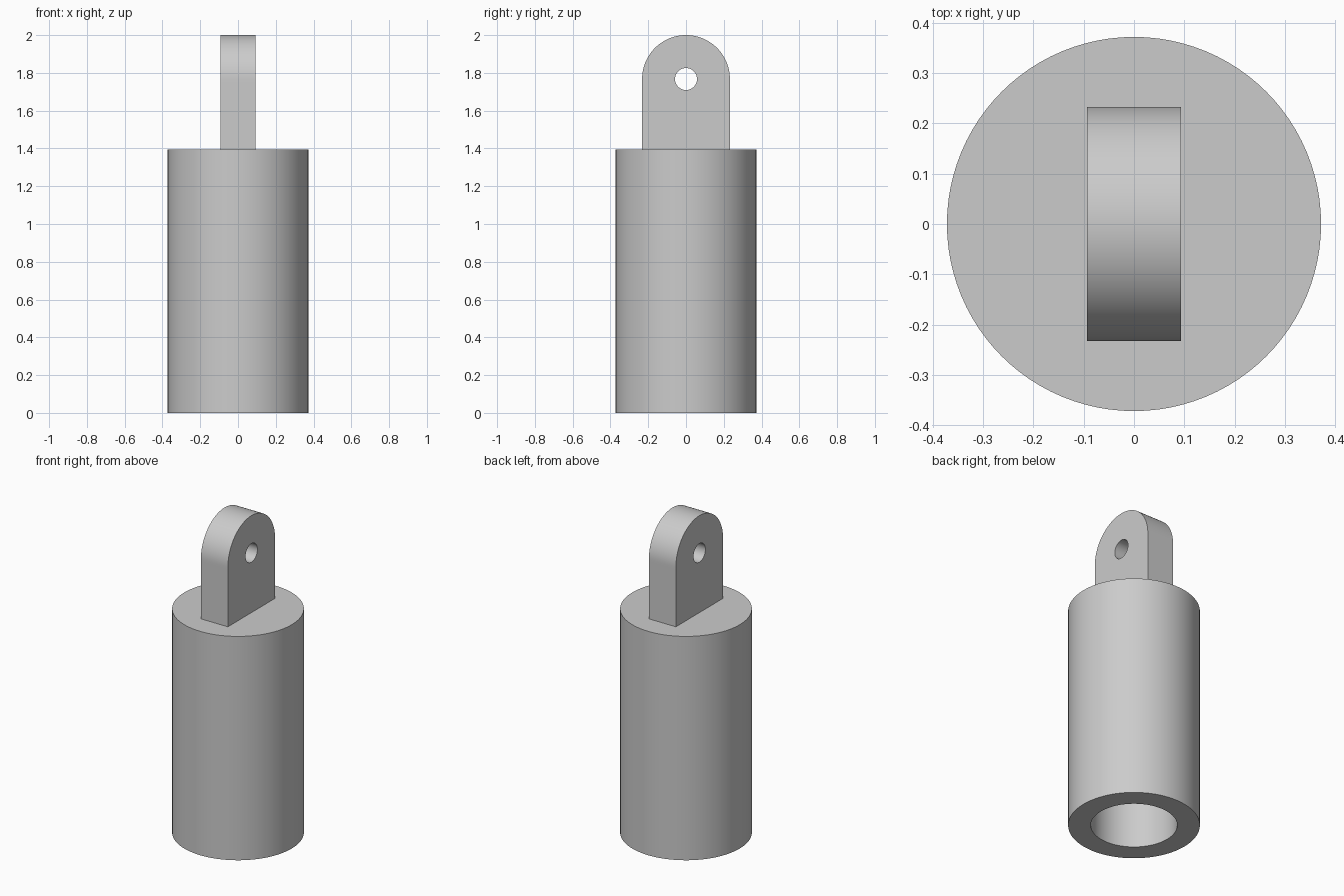
import bpy, bmesh
from math import cos, sin, pi, radians

old = bpy.data.objects.get("Cube")
if old:
    bpy.data.objects.remove(old, do_unlink=True)

UNIT = 2 / 43              # whole height is 43 units
BODY_R, BODY_H = 8 * UNIT, 30 * UNIT
BORE_R, BORE_DEPTH = 5.25 * UNIT, 25 * UNIT
LUG_R, LUG_HALF, LUG_Z = 5 * UNIT, 2 * UNIT, 38 * UNIT
HOLE_R = 1.25 * UNIT
SIDES = 96

grey = bpy.data.materials.new("plain_grey")
grey.use_nodes = True
colour = (0.6, 0.6, 0.6, 1)
grey.diffuse_color = colour
grey.node_tree.nodes["Principled BSDF"].inputs["Base Color"].default_value = colour


def finish(name, bm):
    bmesh.ops.recalc_face_normals(bm, faces=bm.faces)
    mesh = bpy.data.meshes.new(name)
    bm.to_mesh(mesh)
    bm.free()
    mesh.materials.append(grey)
    obj = bpy.data.objects.new(name, mesh)
    bpy.context.collection.objects.link(obj)
    bpy.ops.object.select_all(action='DESELECT')
    obj.select_set(True)
    bpy.context.view_layer.objects.active = obj
    bpy.ops.object.shade_smooth_by_angle(angle=radians(30))
    return obj


def bridge(bm, a, b):
    for i in range(len(a)):
        j = (i + 1) % len(a)
        bm.faces.new((a[i], a[j], b[j], b[i]))


# Cylindrical body with a blind bore in its underside
bm = bmesh.new()
profile = [(BORE_R, BORE_DEPTH), (BORE_R, 0), (BODY_R, 0), (BODY_R, BODY_H)]
rings = [[bm.verts.new((r * cos(2 * pi * i / SIDES), r * sin(2 * pi * i / SIDES), z))
          for i in range(SIDES)] for r, z in profile]
for lower, upper in zip(rings, rings[1:]):
    bridge(bm, lower, upper)
bm.faces.new(rings[0])
bm.faces.new(rings[-1])
finish("body", bm)

# Round-topped lug with a cross hole: outline and hole share one angle list
bm = bmesh.new()
outline, hole = [], []
for i in range(SIDES):
    a = 2 * pi * i / SIDES
    c, s = cos(a), sin(a)
    hole.append((HOLE_R * c, LUG_Z + HOLE_R * s))
    if s >= -1e-6:
        outline.append((LUG_R * c, LUG_Z + LUG_R * s))
    else:
        # Lower half follows the straight sides and the flat foot
        drop = LUG_Z - BODY_H
        reach = min(LUG_R / max(abs(c), 1e-6), drop / -s)
        outline.append((reach * c, LUG_Z + reach * s))
# Snap the nearest points to the two foot corners
for side in (-1, 1):
    corner = (side * LUG_R, BODY_H)
    k = min(range(SIDES), key=lambda n: (outline[n][0] - corner[0]) ** 2
            + (outline[n][1] - corner[1]) ** 2)
    outline[k] = corner

loops = [[bm.verts.new((x, y, z)) for y, z in pts]
         for pts, x in ((outline, -LUG_HALF), (outline, LUG_HALF),
                        (hole, LUG_HALF), (hole, -LUG_HALF))]
for a, b in zip(loops, loops[1:] + loops[:1]):
    bridge(bm, a, b)
finish("lug", bm)
